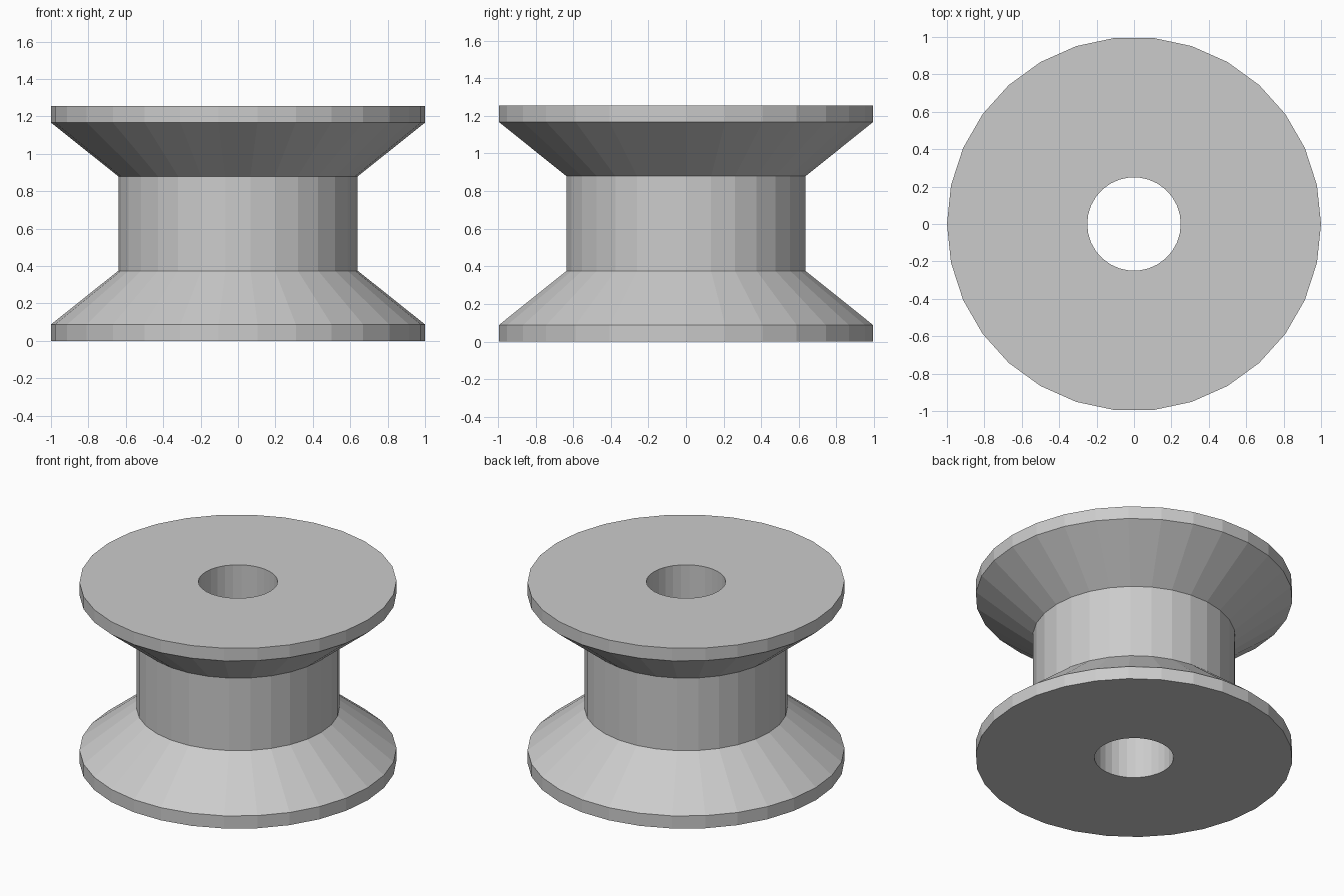
import bpy
import bmesh
import math

cube = bpy.data.objects.get("Cube")
if cube:
    bpy.data.objects.remove(cube, do_unlink=True)

SIDES = 30
HEIGHT = 1.255
RIM_R, CORE_R, BORE_R = 1.0, 0.64, 0.25
RIM_H, CONE_H = 0.088, 0.375

# Plain grey material
grey = bpy.data.materials.new("grey")
grey.use_nodes = True
colour = (0.6, 0.6, 0.6, 1)
grey.diffuse_color = colour
grey.node_tree.nodes["Principled BSDF"].inputs["Base Color"].default_value = colour

# Closed cross-section, from the bore out over the two flanges
lower = [(BORE_R, 0), (RIM_R, 0), (RIM_R, RIM_H), (CORE_R, CONE_H)]
profile = lower + [(r, HEIGHT - z) for r, z in reversed(lower)]

# Revolve the section into the spool
bm = bmesh.new()
rings = []
for i in range(SIDES):
    a = math.tau * i / SIDES
    rings.append([bm.verts.new((r * math.cos(a), r * math.sin(a), z))
                  for r, z in profile])
count = len(profile)
for i, ring in enumerate(rings):
    following = rings[(i + 1) % SIDES]
    for j in range(count):
        k = (j + 1) % count
        bm.faces.new((ring[j], following[j], following[k], ring[k]))
bmesh.ops.recalc_face_normals(bm, faces=bm.faces)

mesh = bpy.data.meshes.new("spool")
bm.to_mesh(mesh)
bm.free()
mesh.materials.append(grey)
spool = bpy.data.objects.new("spool", mesh)
bpy.context.collection.objects.link(spool)
